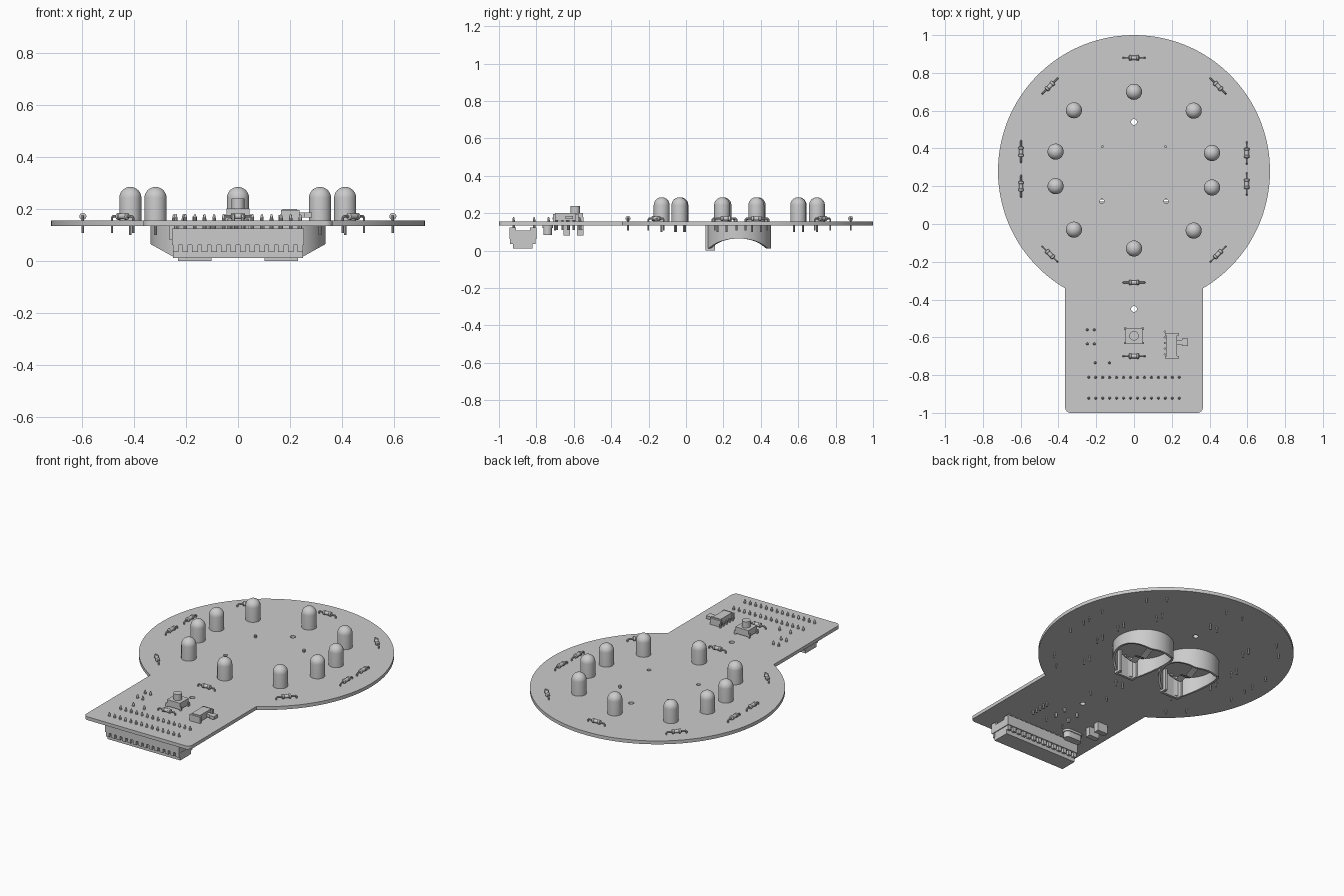
import bpy, bmesh, math
from math import sin, cos, pi, radians
from mathutils import Matrix, Vector

cube = bpy.data.objects.get("Cube")
if cube:
    bpy.data.objects.remove(cube)

grey = bpy.data.materials.new("plain_grey")
grey.use_nodes = True
GREY = (0.6, 0.6, 0.6, 1)
grey.diffuse_color = GREY
grey.node_tree.nodes["Principled BSDF"].inputs["Base Color"].default_value = GREY

BOTTOM, TOP = 0.135, 0.156      # board faces
parts = []


def place(name, mesh, loc=(0, 0, 0), angle=0):
    ob = bpy.data.objects.new(name, mesh)
    ob.location = loc
    ob.rotation_euler.z = angle
    bpy.context.collection.objects.link(ob)
    parts.append(ob)
    return ob


def finish(name, bm):
    bmesh.ops.recalc_face_normals(bm, faces=bm.faces)
    mesh = bpy.data.meshes.new(name)
    bm.to_mesh(mesh)
    bm.free()
    mesh.materials.append(grey)
    return mesh


def box(bm, x0, x1, y0, y1, z0, z1):
    size = Matrix.Diagonal((x1 - x0, y1 - y0, z1 - z0, 1))
    mid = Matrix.Translation(((x0 + x1) / 2, (y0 + y1) / 2, (z0 + z1) / 2))
    bmesh.ops.create_cube(bm, size=1, matrix=mid @ size)


def rod(bm, a, b, r, sides=8):
    a, b = Vector(a), Vector(b)
    turn = (b - a).to_track_quat('Z', 'Y').to_matrix().to_4x4()
    bmesh.ops.create_cone(bm, cap_ends=True, segments=sides, radius1=r, radius2=r,
                          depth=(b - a).length, matrix=Matrix.Translation((a + b) / 2) @ turn)


def lathe(bm, profile, matrix=Matrix(), sides=24):
    """Turn (radius, height) points round z and close both ends."""
    rings = [[bm.verts.new(matrix @ Vector((r * cos(2 * pi * i / sides), r * sin(2 * pi * i / sides), z)))
              for i in range(sides)] for r, z in profile]
    for lo, hi in zip(rings, rings[1:]):
        for i in range(sides):
            j = (i + 1) % sides
            bm.faces.new((lo[i], lo[j], hi[j], hi[i]))
    bm.faces.new(rings[0])
    bm.faces.new(rings[-1])


def prism(bm, loops, z0, z1):
    """Fill an outline with holes and extrude it upwards."""
    edges = []
    for loop in loops:
        vs = [bm.verts.new((x, y, z0)) for x, y in loop]
        edges += [bm.edges.new((vs[i - 1], vs[i])) for i in range(len(vs))]
    bmesh.ops.triangle_fill(bm, edges=edges, use_beauty=True)
    out = bmesh.ops.extrude_face_region(bm, geom=bm.faces[:], use_keep_orig=True)
    up = [g for g in out["geom"] if isinstance(g, bmesh.types.BMVert)]
    bmesh.ops.translate(bm, verts=up, vec=(0, 0, z1 - z0))


def arc(cx, cy, r, a0, a1, n):
    return [(cx + r * cos(a0 + (a1 - a0) * i / n), cy + r * sin(a0 + (a1 - a0) * i / n))
            for i in range(n + 1)]


# Circuit board: disc with a rounded handle and drilled holes
HALF, RAD, CY = 0.365, 0.72, 0.28
a = math.acos(HALF / RAD)
outline = arc(0, CY, RAD, -a, pi + a, 96)
outline += arc(-HALF + 0.03, -0.97, 0.03, pi, 1.5 * pi, 6)
outline += arc(HALF - 0.03, -0.97, 0.03, -pi / 2, 0, 6)
holes = [(0, 0.54, 0.016), (0, -0.45, 0.016), (-0.17, 0.12, 0.012), (0.17, 0.12, 0.012)]
bm = bmesh.new()
prism(bm, [outline] + [arc(x, y, r, 0, 2 * pi, 16)[:-1] for x, y, r in holes], BOTTOM, TOP)
place("circuit_board", finish("circuit_board", bm))

# Dome lights with two leads each
bm = bmesh.new()
R = 0.0425
dome = [(R * cos(t), 0.243 + R * sin(t)) for t in (radians(d) for d in range(0, 90, 11))]
lathe(bm, [(R, TOP)] + dome + [(0.002, 0.2855)], sides=32)
for x in (-0.024, 0.024):
    rod(bm, (x, 0, 0.1), (x, 0, TOP), 0.005)
light = finish("dome_light", bm)
for x, y in [(0, 0.7), (0, -0.13), (-0.318, 0.602), (0.316, 0.6), (-0.415, 0.383), (0.413, 0.376),
             (-0.415, 0.2), (0.413, 0.193), (-0.318, -0.03), (0.316, -0.035)]:
    tangent = pi / 2 if abs(x) > 0.1 else 0
    place("dome_light", light, (x, y, 0), tangent)

# Resistors lying along x with bent leads
bm = bmesh.new()
lie = Matrix.Translation((0, 0, 0.172)) @ Matrix.Rotation(pi / 2, 4, 'Y')
half = [(0.006, 0.028), (0.0135, 0.025), (0.0135, 0.015), (0.011, 0.012)]
lathe(bm, [(r, -z) for r, z in half] + [(r, z) for r, z in reversed(half)], lie, 16)
for s in (-1, 1):
    rod(bm, (s * 0.026, 0, 0.172), (s * 0.052, 0, 0.172), 0.0045)
    rod(bm, (s * 0.05, 0, 0.174), (s * 0.058, 0, 0.166), 0.0045)
    rod(bm, (s * 0.058, 0, 0.168), (s * 0.058, 0, 0.108), 0.0045)
resistor = finish("resistor", bm)
for x, y, deg in [(0, 0.88, 0), (0, -0.31, 0), (0, -0.7, 0), (-0.445, 0.73, 45), (0.445, 0.73, -45),
                  (-0.445, -0.16, -45), (0.445, -0.16, 45), (-0.598, 0.383, 90), (-0.598, 0.2, 90),
                  (0.597, 0.376, 90), (0.597, 0.212, 90)]:
    place("resistor", resistor, (x, y, 0), radians(deg))

# Coin cell holders: open rings with a stepped lower rim, front cheeks and contact strip
bm = bmesh.new()
N, OUT, INN = 64, 0.17, 0.157


def rim(x):
    return max(0.012, 0.065 - 0.053 * (OUT - abs(x)) / 0.095)


rings = []
for r, low in ((OUT, False), (OUT, True), (INN, True), (INN, False)):
    ring = []
    for i in range(N):
        c, s = cos(2 * pi * i / N), sin(2 * pi * i / N)
        ring.append(bm.verts.new((r * c, r * s * 1.03, rim(OUT * c) if low else BOTTOM)))
    rings.append(ring)
for k in range(4):
    p, q = rings[k], rings[(k + 1) % 4]
    for i in range(N):
        bm.faces.new((p[i], p[(i + 1) % N], q[(i + 1) % N], q[i]))
box(bm, -0.065, 0.065, -0.175, -0.16, 0, BOTTOM)
for s in (-1, 1):
    x0, x1 = sorted((s * 0.05, s * 0.065))
    box(bm, x0, x1, -0.175, -0.125, 0, BOTTOM)
rod(bm, (0, 0.13, 0.09), (0, 0.13, 0.172), 0.008)
# bowed contact strip
path = [(-0.15, 0.12), (-0.09, 0.06), (-0.05, 0.075), (0.0, 0.05), (0.06, 0.08), (0.13, 0.1)]
for dz in (0, 0.004):
    cols = [[bm.verts.new((x, y, z + dz)) for y, z in path] for x in (-0.02, 0.02)]
    for i in range(len(path) - 1):
        bm.faces.new((cols[0][i], cols[0][i + 1], cols[1][i + 1], cols[1][i]))
holder = finish("cell_holder", bm)
for s in (-1, 1):
    place("cell_holder", holder, (s * 0.167, CY, 0))

# Socket connector under the handle
bm = bmesh.new()
box(bm, -0.255, 0.255, -0.945, -0.91, 0.062, 0.125)
box(bm, -0.255, 0.255, -0.835, -0.8, 0.062, 0.125)
box(bm, -0.255, 0.255, -0.912, -0.833, 0.062, 0.108)
box(bm, -0.25, 0.25, -0.925, -0.82, 0.012, 0.064)
PITCH, COUNT = 0.0369, 14
pins = [(i - (COUNT - 1) / 2) * PITCH for i in range(COUNT)]
for x in pins:
    for y in (-0.932, -0.813):
        box(bm, x - 0.011, x + 0.011, y - 0.008, y + 0.008, 0.035, 0.064)
place("socket_connector", finish("socket_connector", bm))

# Pointed pins showing through the board
bm = bmesh.new()
lathe(bm, [(0.007, 0.1), (0.007, 0.162), (0.004, 0.178), (0.001, 0.181)], sides=10)
pin = finish("solder_pin", bm)
spots = [(x, y) for x in pins for y in (-0.922, -0.812)]
spots += [(x, y) for x in (-0.247, -0.21) for y in (-0.56, -0.635)]
spots += [(-0.205, -0.735), (-0.13, -0.735)]
for x, y in spots:
    place("solder_pin", pin, (x, y, 0))

# Small capacitors and rounded crystal can below the board
for y in (-0.565, -0.638):
    bm = bmesh.new()
    box(bm, -0.265, -0.195, y - 0.017, y + 0.017, 0.08, BOTTOM)
    place("capacitor", finish("capacitor", bm))
bm = bmesh.new()
for r, z0, z1 in ((0.028, 0.122, BOTTOM), (0.023, 0.085, 0.122)):
    b2 = arc(-0.132, -0.74, r, -pi / 2, pi / 2, 10) + arc(-0.202, -0.74, r, pi / 2, 1.5 * pi, 10)
    lo, hi = [[bm.verts.new((x, y, z)) for x, y in b2] for z in (z0, z1)]
    bm.faces.new(lo)
    bm.faces.new(hi)
    for i in range(len(b2)):
        bm.faces.new((lo[i - 1], lo[i], hi[i], hi[i - 1]))
place("crystal_can", finish("crystal_can", bm))

# Push button with corner legs
bm = bmesh.new()
box(bm, -0.045, 0.045, -0.635, -0.55, 0.162, 0.202)
rod(bm, (0, -0.592, 0.2), (0, -0.592, 0.24), 0.025, 24)
for x in (-0.047, 0.047):
    for y in (-0.63, -0.555):
        box(bm, x - 0.006, x + 0.006, y - 0.006, y + 0.006, 0.11, 0.18)
place("push_button", finish("push_button", bm))

# Slide switch with flared ends, lever and legs
bm = bmesh.new()
box(bm, 0.172, 0.228, -0.7, -0.588, 0.16, 0.2)
for y in (-0.712, -0.59):
    box(bm, 0.165, 0.238, y, y + 0.014, 0.156, 0.196)
box(bm, 0.228, 0.262, -0.637, -0.613, 0.168, 0.186)
box(bm, 0.255, 0.285, -0.645, -0.605, 0.168, 0.186)
for i in range(5):
    rod(bm, (0.163, -0.69 + i * 0.03, 0.11), (0.163, -0.69 + i * 0.03, 0.178), 0.006)
place("slide_switch", finish("slide_switch", bm))

# Smooth the round parts and keep hard edges
bpy.ops.object.select_all(action='DESELECT')
for ob in parts:
    ob.select_set(True)
bpy.context.view_layer.objects.active = parts[0]
bpy.ops.object.shade_smooth_by_angle(angle=radians(35))
